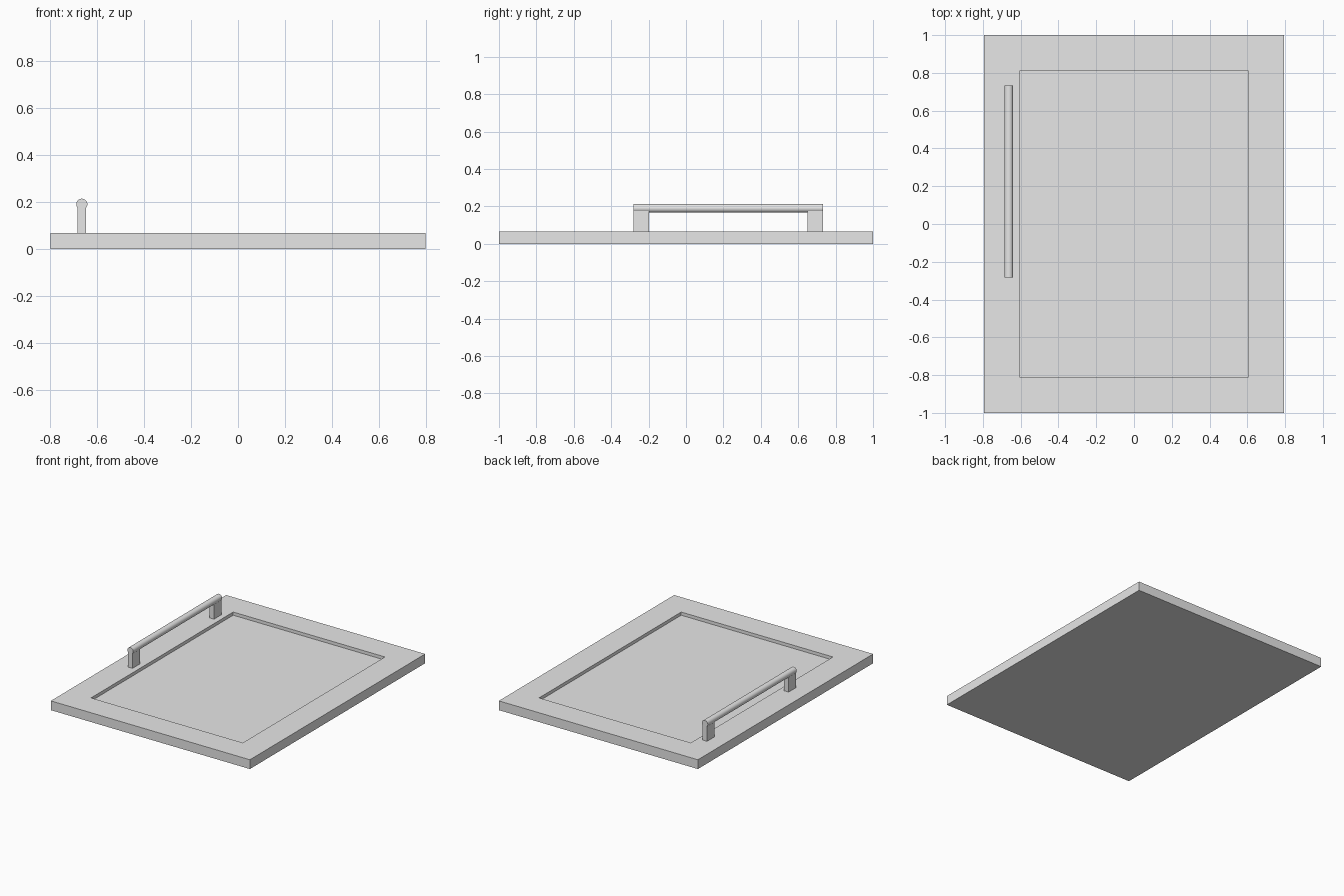
import bpy
import bmesh
from math import radians
from mathutils import Matrix, Vector

cube = bpy.data.objects.get("Cube")
if cube:
    bpy.data.objects.remove(cube, do_unlink=True)

grey = bpy.data.materials.new("plain grey")
grey.use_nodes = True
grey.diffuse_color = (0.8, 0.8, 0.8, 1)
grey.node_tree.nodes["Principled BSDF"].inputs["Base Color"].default_value = (0.8, 0.8, 0.8, 1)

HALF_X, THICK = 0.795, 0.067          # door slab
RAIL, RECESS = 0.267, 0.023           # frame width and panel depth
BAR_X, BAR_Z, BAR_R = -0.663, 0.19, 0.0235
BAR_Y0, BAR_Y1 = -0.282, 0.732
POST_X, POST_Y = 0.035, 0.083


def finish(name, bm):
    """Turn a bmesh into a named grey object."""
    mesh = bpy.data.meshes.new(name)
    bm.to_mesh(mesh)
    bm.free()
    mesh.materials.append(grey)
    obj = bpy.data.objects.new(name, mesh)
    bpy.context.collection.objects.link(obj)
    return obj


def box(size, centre):
    """Make a bmesh box."""
    bm = bmesh.new()
    bmesh.ops.create_cube(bm, size=1, matrix=Matrix.LocRotScale(centre, None, size))
    return bm


# Door slab with a sunken centre panel
bm = box(Vector((2 * HALF_X, 2, THICK)), Vector((0, 0, THICK / 2)))
bm.normal_update()
panel = max(bm.faces, key=lambda f: f.normal.z)
bmesh.ops.inset_region(bm, faces=[panel], thickness=RAIL)
# A second, zero-width inset keeps the recess walls vertical
bmesh.ops.inset_region(bm, faces=[panel], thickness=0)
bmesh.ops.translate(bm, verts=panel.verts, vec=(0, 0, -RECESS))
finish("door_panel", bm)

# Handle posts, flush with the bar ends
for name, y in (("front_handle_post", BAR_Y0 + POST_Y / 2),
                ("back_handle_post", BAR_Y1 - POST_Y / 2)):
    finish(name, box(Vector((POST_X, POST_Y, BAR_Z - THICK)),
                     Vector((BAR_X, y, (BAR_Z + THICK) / 2))))

# Round handle bar
bm = bmesh.new()
place = Matrix.Translation((BAR_X, (BAR_Y0 + BAR_Y1) / 2, BAR_Z)) @ Matrix.Rotation(radians(90), 4, "X")
bmesh.ops.create_cone(bm, cap_ends=True, segments=32, radius1=BAR_R, radius2=BAR_R,
                      depth=BAR_Y1 - BAR_Y0, matrix=place)
bar = finish("handle_bar", bm)
bpy.ops.object.select_all(action="DESELECT")
bar.select_set(True)
bpy.context.view_layer.objects.active = bar
bpy.ops.object.shade_smooth_by_angle(angle=radians(30))
